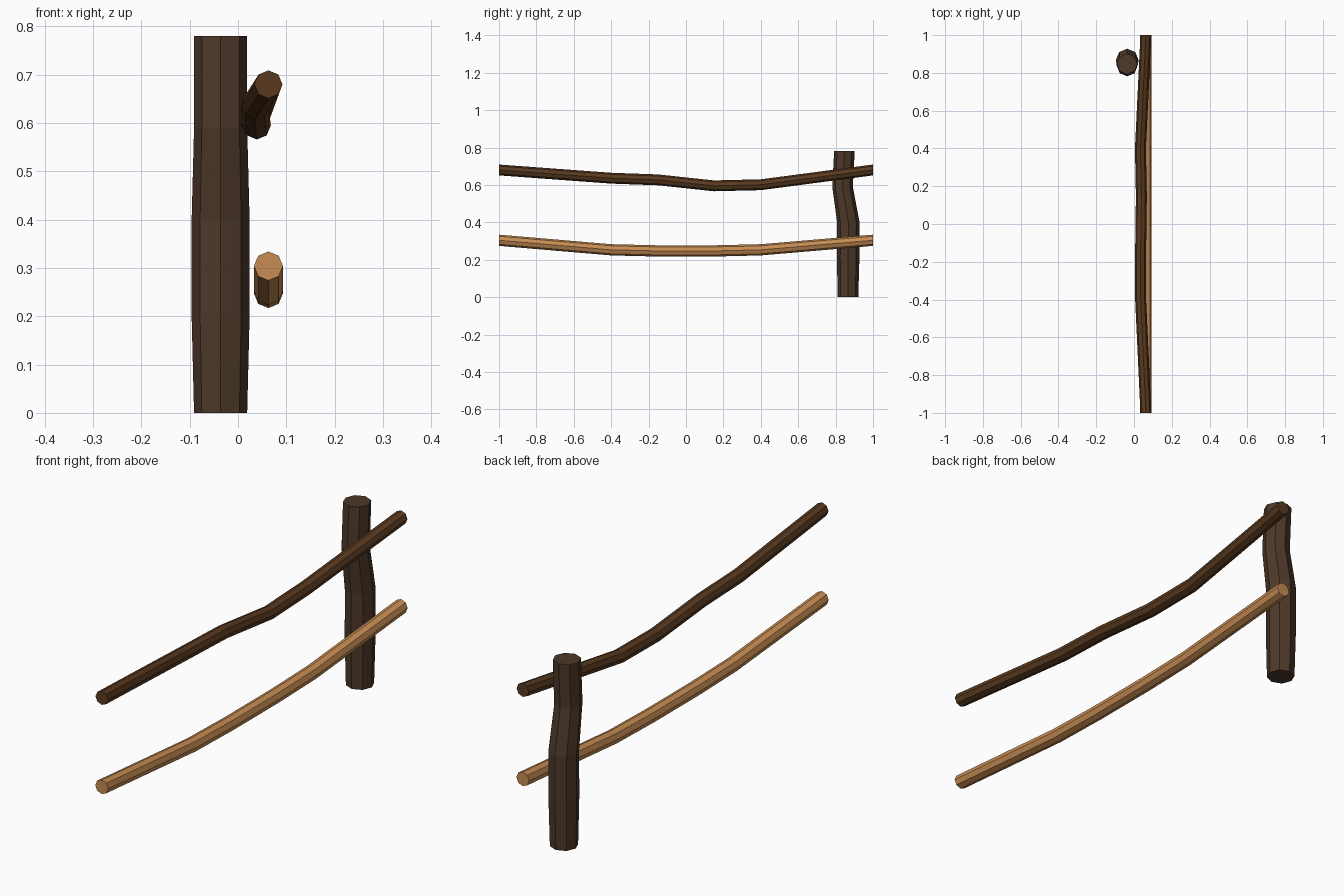
import bpy, bmesh
from math import sin, cos, pi
from mathutils import Vector

if "Cube" in bpy.data.objects:
    bpy.data.objects.remove(bpy.data.objects["Cube"])

SIDES = 8


def make_material(name, color):
    mat = bpy.data.materials.new(name)
    mat.diffuse_color = (*color, 1)
    mat.use_nodes = True
    mat.node_tree.nodes["Principled BSDF"].inputs["Base Color"].default_value = mat.diffuse_color
    return mat


def log(name, rings, u, v, mat):
    """Skin octagonal rings (centre, radius) lying in the u-v plane, capped at both ends."""
    u, v = Vector(u), Vector(v)
    bm = bmesh.new()
    loops = []
    for centre, r in rings:
        loops.append([bm.verts.new(Vector(centre) + r * (cos(a) * u + sin(a) * v))
                      for a in (2 * pi * i / SIDES for i in range(SIDES))])
    for lo, hi in zip(loops, loops[1:]):
        for i in range(SIDES):
            j = (i + 1) % SIDES
            bm.faces.new((lo[i], lo[j], hi[j], hi[i]))
    bm.faces.new(loops[0][::-1])
    bm.faces.new(loops[-1])
    bmesh.ops.recalc_face_normals(bm, faces=bm.faces)
    mesh = bpy.data.meshes.new(name)
    bm.to_mesh(mesh)
    bm.free()
    mesh.materials.append(mat)
    obj = bpy.data.objects.new(name, mesh)
    bpy.context.collection.objects.link(obj)
    return obj


dark_bark = make_material("dark_bark", (0.075, 0.04, 0.022))
brown_bark = make_material("brown_bark", (0.1, 0.042, 0.014))
bare_wood = make_material("bare_wood", (0.57, 0.265, 0.088))

# Upright post with a kink: (y, z, radius)
post = [(0.866, 0, 0.055), (0.867, 0.2, 0.06), (0.868, 0.4, 0.06),
        (0.837, 0.59, 0.055), (0.847, 0.78, 0.055)]
log("post", [((-0.036, y, z), r) for y, z, r in post], (1, 0, 0), (0, 1, 0), dark_bark)

# Crooked upper rail: (x, y, z)
upper = [(0.063, -1, 0.68), (0.035, -0.4, 0.636), (0.035, -0.15, 0.627),
         (0.039, 0.15, 0.595), (0.034, 0.4, 0.601), (0.063, 1, 0.68)]
log("upper_rail", [(c, 0.029) for c in upper], (1, 0, 0), (0, 0, 1), brown_bark)

# Sagging lower rail
lower = [(0.063, -1, 0.304), (0.063, -0.4, 0.253), (0.063, -0.15, 0.247),
         (0.063, 0.15, 0.247), (0.063, 0.4, 0.253), (0.063, 1, 0.304)]
log("lower_rail", [(c, 0.03) for c in lower], (1, 0, 0), (0, 0, 1), bare_wood)
